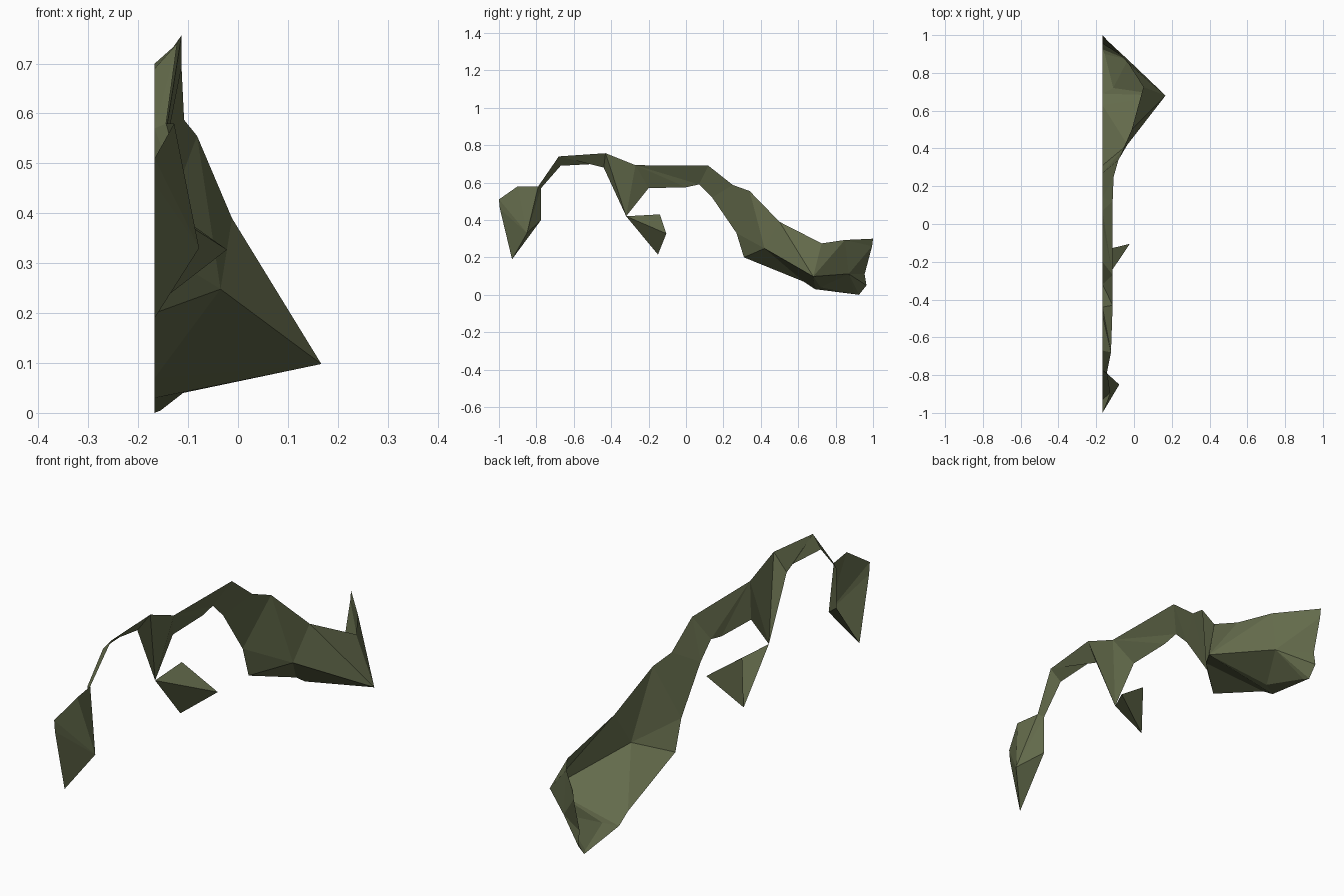
import bpy
import bmesh

RIM_X = -0.167  # every open border lies on this plane

if "Cube" in bpy.data.objects:
    bpy.data.objects.remove(bpy.data.objects["Cube"], do_unlink=True)

olive = bpy.data.materials.new("olive_green")
olive.use_nodes = True
olive.diffuse_color = (0.125, 0.145, 0.07, 1)
shader = olive.node_tree.nodes["Principled BSDF"]
shader.inputs["Base Color"].default_value = olive.diffuse_color
shader.inputs["Roughness"].default_value = 0.9


def rim(*pairs):
    """Points on the open border, given as (y, z)."""
    return [(RIM_X, y, z) for y, z in pairs]


def stitch(upper, lower):
    """Triangles between two chains that both run towards the back."""
    faces, u, l = [], 0, 0
    while u < len(upper) - 1 or l < len(lower) - 1:
        step_lower = u == len(upper) - 1 or (
            l < len(lower) - 1 and lower[l + 1][1] < upper[u + 1][1])
        if step_lower:
            faces.append((lower[l], lower[l + 1], upper[u]))
            l += 1
        else:
            faces.append((lower[l], upper[u + 1], upper[u]))
            u += 1
    return faces


def fan(tip, chain):
    """Triangles from one tip to each segment of a chain."""
    return [(tip, second, first) for first, second in zip(chain, chain[1:])]


def build(name, faces):
    """Flat shaded open shell from corner points, sharing equal corners."""
    bm = bmesh.new()
    corners = {}
    for face in faces:
        # skip triangles that collapse where two chains meet
        if len(set(face)) < len(face):
            continue
        for point in face:
            if point not in corners:
                corners[point] = bm.verts.new(point)
        bm.faces.new([corners[point] for point in face])
    mesh = bpy.data.meshes.new(name)
    bm.to_mesh(mesh)
    bm.free()
    mesh.materials.append(olive)
    shell = bpy.data.objects.new(name, mesh)
    bpy.context.collection.objects.link(shell)
    return shell


# Front lobe: a faceted bump around one outer tip
lobe_neck = (-0.144, -0.79, 0.58)
lobe_tip = (-0.078, -0.85, 0.33)
lobe_ring = (rim((-1, 0.51)) + [(-0.128, -0.9, 0.58), lobe_neck]
             + rim((-0.775, 0.57), (-0.775, 0.4), (-0.93, 0.19),
                   (-0.995, 0.46), (-1, 0.51)))
build("front_lobe", fan(lobe_tip, lobe_ring))

# Strap and rear body: ridge on top, border and widest line below
ridge = [lobe_neck, (-0.122, -0.68, 0.74), (-0.113, -0.43, 0.757),
         (-0.113, -0.27, 0.693), (-0.113, 0.12, 0.69),
         (-0.108, 0.25, 0.587), (-0.082, 0.34, 0.555),
         (-0.012, 0.5, 0.39), (0.05, 0.725, 0.275),
         (-0.03, 0.85, 0.293)] + rim((1, 0.3))
strap_border = rim((-0.775, 0.57), (-0.67, 0.69), (-0.48, 0.7),
                   (-0.44, 0.68), (-0.32, 0.42), (-0.2, 0.57),
                   (0, 0.575), (0.07, 0.59), (0.14, 0.52), (0.27, 0.33))
tail_end = rim((0.995, 0.26))
widest = [(-0.035, 0.42, 0.248), (0.167, 0.68, 0.098),
          (-0.032, 0.87, 0.112)] + tail_end
body = stitch(ridge, strap_border + widest)

# Underside of the rear body
belly = [(-0.11, 0.72, 0.04), (-0.155, 0.9, 0.005)]
belly_front = rim((0.31, 0.2), (0.63, 0.07), (0.69, 0.03))
belly_back = rim((0.925, 0), (0.965, 0.05), (0.955, 0.11))
body += stitch(strap_border[-1:] + widest,
               belly_front + belly + belly_back + tail_end)
body.append((belly_front[-1], belly_back[0], belly[1], belly[0]))
build("strap_and_rear_body", body)

# Small hanging tooth below the strap
tooth_tip = (-0.022, -0.105, 0.327)
tooth_border = rim((-0.32, 0.42), (-0.14, 0.43), (-0.15, 0.215),
                   (-0.32, 0.42))
build("hanging_tooth", fan(tooth_tip, tooth_border))
